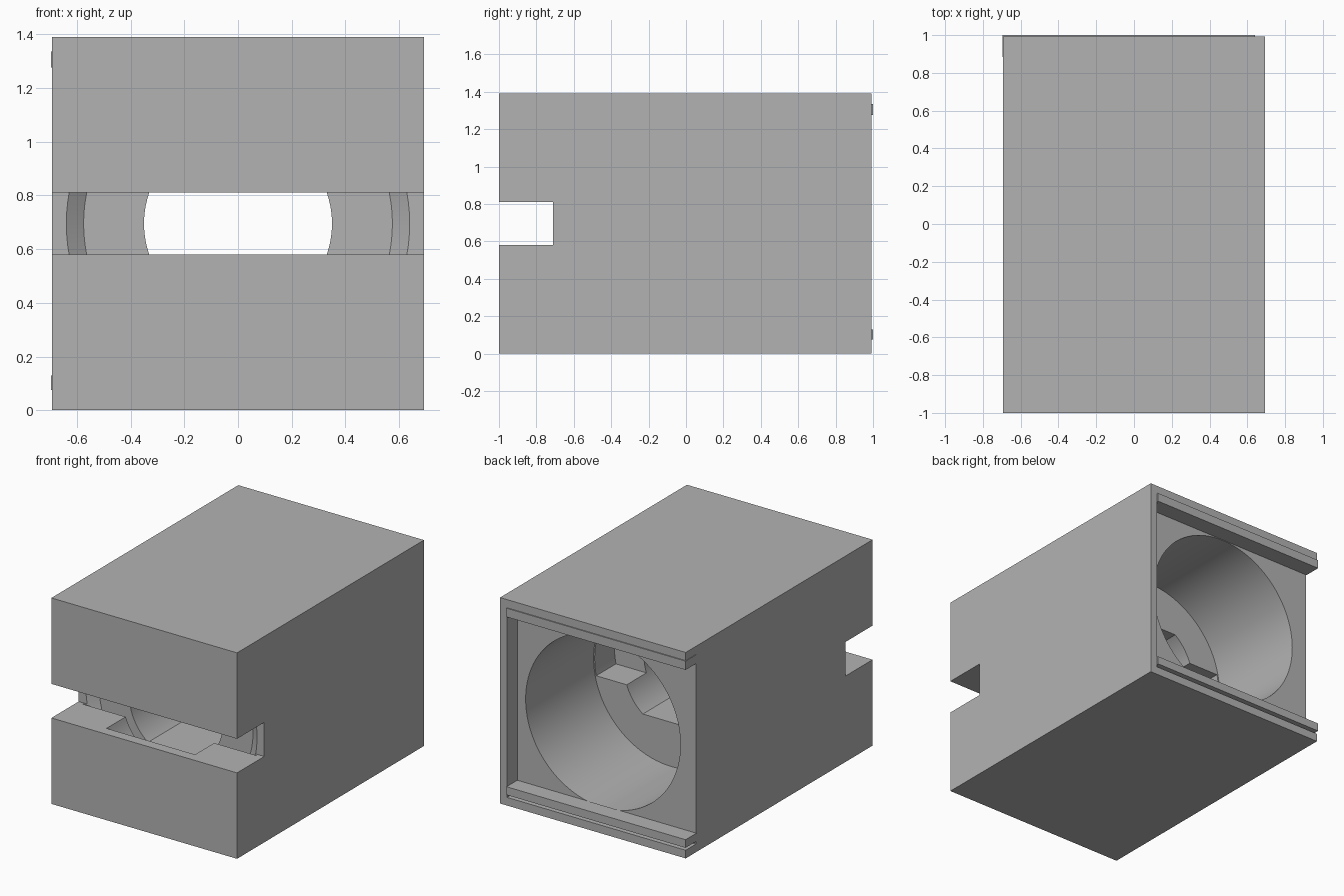
import bpy
import math

cube = bpy.data.objects.get("Cube")
if cube:
    bpy.data.objects.remove(cube, do_unlink=True)

grey = bpy.data.materials.new("plain_grey")
grey.use_nodes = True
COLOUR = (0.45, 0.45, 0.45, 1)
grey.diffuse_color = COLOUR
grey.node_tree.nodes["Principled BSDF"].inputs["Base Color"].default_value = COLOUR

MID = 0.695      # height of the bore axis
HALF = 0.693     # half width of the housing
BACK = 0.993     # rear face
FLOOR = 0.885    # floor of the rear recess
SHOULDER = 0.16  # step between wide and narrow bore


def box(name, x, y, z):
    """Box from (low, high) pairs."""
    bpy.ops.mesh.primitive_cube_add(size=1)
    ob = bpy.context.object
    ob.name = name
    ob.location = [(a + b) / 2 for a, b in (x, y, z)]
    ob.scale = [b - a for a, b in (x, y, z)]
    bpy.ops.object.transform_apply(location=True, rotation=False, scale=True)
    ob.data.materials.append(grey)
    return ob


def bore(name, r_front, r_back, y0, y1):
    """Round cutter along y, possibly tapered."""
    bpy.ops.mesh.primitive_cone_add(
        vertices=96, radius1=r_front, radius2=r_back, depth=y1 - y0,
        location=(0, (y0 + y1) / 2, MID), rotation=(-math.pi / 2, 0, 0))
    ob = bpy.context.object
    ob.name = name
    bpy.ops.object.transform_apply(location=True, rotation=True, scale=True)
    ob.data.materials.append(grey)
    return ob


def boolean(target, tool, operation="DIFFERENCE"):
    mod = target.modifiers.new(tool.name, "BOOLEAN")
    mod.operation = operation
    mod.solver = "EXACT"
    mod.object = tool
    bpy.context.view_layer.objects.active = target
    bpy.ops.object.modifier_apply(modifier=mod.name)
    bpy.data.objects.remove(tool, do_unlink=True)


housing = box("housing", (-HALF, HALF), (-1, BACK), (0, 2 * MID))
slot_z = (MID - 0.115, MID + 0.115)

# Narrow bore with a flat on its lower and upper side
narrow = bore("narrow_bore", 0.35, 0.35, -0.93, SHOULDER + 0.05)
boolean(narrow, box("flats", (-1, 1), (-2, 2), (MID - 0.28, MID + 0.28)), "INTERSECT")
boolean(housing, narrow)

# Front slot, countersink behind it, wide rear bore, open-sided lid recess
boolean(housing, box("front_slot", (-1, 1), (-1.2, -0.71), slot_z))
boolean(housing, bore("countersink", 0.66, 0.575, -0.726, -0.66))
boolean(housing, bore("wide_bore", 0.578, 0.578, SHOULDER, 1.1))
boolean(housing, box("lid_recess", (-1, 0.64), (FLOOR, 1.2), (0.055, 1.335)))

# Side pockets cut into the shoulder, bounded by the wide bore
pocket = bore("pocket", 0.57, 0.57, -0.05, SHOULDER + 0.05)
boolean(pocket, box("pocket_band", (-1, 1), (-1, 1), slot_z), "INTERSECT")
boolean(housing, pocket)

# Lid rails, standing slightly proud of the rear and the open side
for name, z in (("lower_rail", (0.075, 0.13)), ("upper_rail", (1.276, 1.335))):
    box(name, (-0.697, 0.64), (FLOOR, 1.0), z)

bpy.ops.object.select_all(action="DESELECT")
housing.select_set(True)
bpy.context.view_layer.objects.active = housing
bpy.ops.object.shade_smooth_by_angle(angle=math.radians(30))
